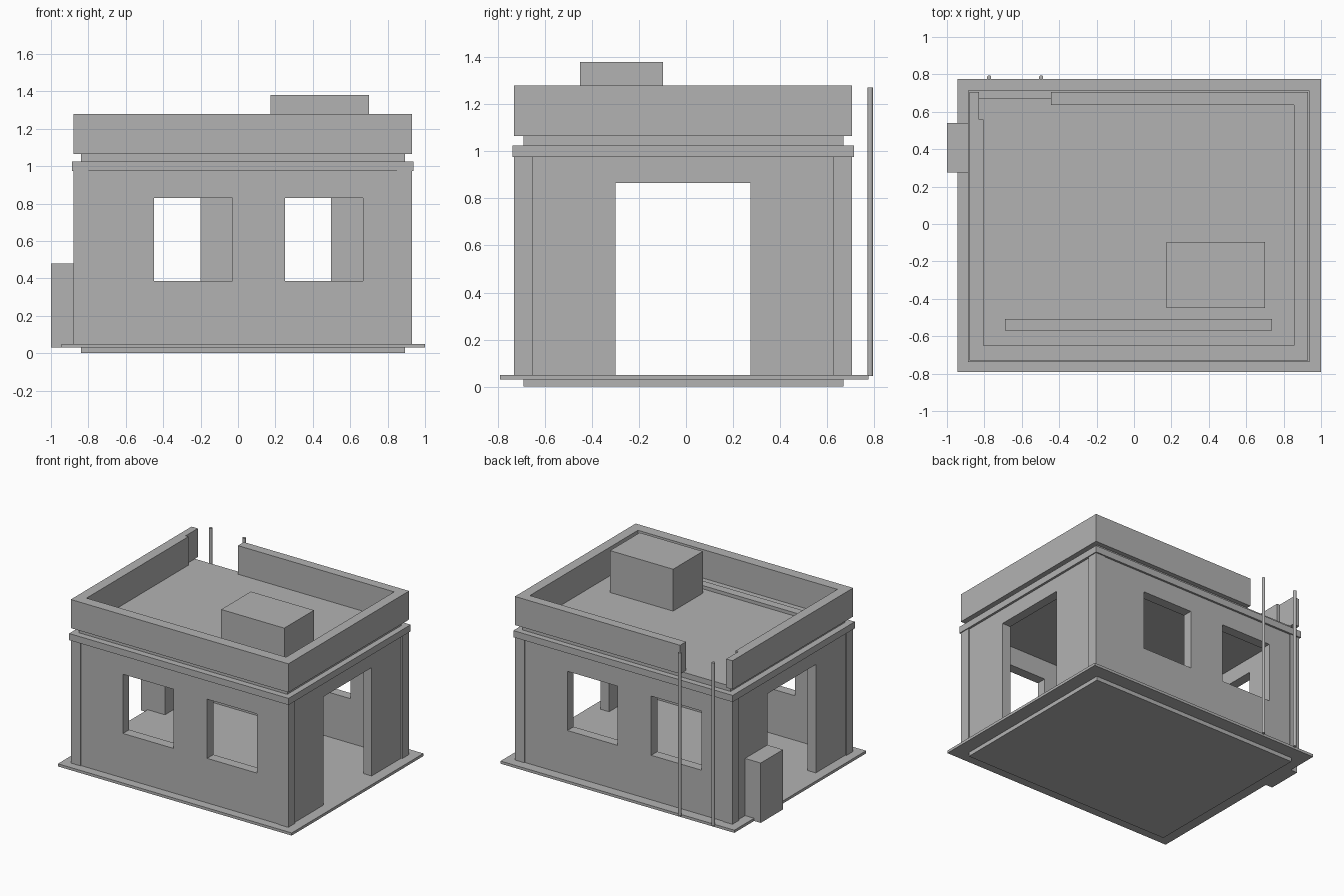
import bpy

if "Cube" in bpy.data.objects:
    bpy.data.objects.remove(bpy.data.objects["Cube"])

grey = bpy.data.materials.new("plain grey")
grey.diffuse_color = (0.45, 0.45, 0.45, 1)
grey.use_nodes = True
grey.node_tree.nodes["Principled BSDF"].inputs["Base Color"].default_value = grey.diffuse_color


def box(name, x, y, z):
    """Box between (min, max) pairs."""
    bpy.ops.mesh.primitive_cube_add(size=1)
    o = bpy.context.object
    o.name = name
    for v in o.data.vertices:
        v.co = [p[0] + (c + 0.5) * (p[1] - p[0]) for c, p in zip(v.co, (x, y, z))]
    o.data.materials.append(grey)
    return o


def cut(target, x, y, z):
    """Remove a box-shaped opening from target."""
    c = box("cutter", x, y, z)
    c.hide_render = True
    m = target.modifiers.new("opening", "BOOLEAN")
    m.operation = "DIFFERENCE"
    m.solver = "EXACT"
    m.object = c
    bpy.context.view_layer.objects.active = target
    bpy.ops.object.modifier_apply(modifier=m.name)
    bpy.data.objects.remove(c, do_unlink=True)


X0, X1, Y0, Y1 = -0.88, 0.93, -0.73, 0.705      # outer corners of the building
IX0, IX1, IY0, IY1 = -0.80, 0.85, -0.65, 0.625  # inner edges of corner pillars
WALL = (0.05, 0.975)

# Base and floor
box("foundation", (-0.84, 0.893), (-0.69, 0.67), (0, 0.03))
box("floor_slab", (-0.945, 1.0), (-0.79, 0.775), (0.03, 0.05))

# Corner pillars
for x in ((X0, IX0), (IX1, X1)):
    for y in ((Y0, IY0), (IY1, Y1)):
        box("corner_pillar", x, y, WALL)

# Front and back walls with two windows each
for name, y, windows in (
        ("front_wall", (Y0 + 0.006, IY0), ((-0.45, -0.03), (0.25, 0.667))),
        ("back_wall", (IY1, Y1 - 0.006), ((-0.62, -0.20), (0.08, 0.497)))):
    wall = box(name, (IX0, IX1), y, WALL)
    for w in windows:
        cut(wall, w, (y[0] - 0.1, y[1] + 0.1), (0.385, 0.83))

# Side walls with a wide doorway each
for name, x in (("left_wall", (X0 + 0.01, IX0)), ("right_wall", (IX1, X1 - 0.01))):
    wall = box(name, x, (IY0, IY1), WALL)
    cut(wall, (x[0] - 0.1, x[1] + 0.1), (-0.30, 0.275), (0.0, 0.865))

# Cornice and recessed roof slab
box("cornice", (-0.888, 0.937), (-0.738, 0.714), (0.975, 1.025))
box("roof_slab", (-0.84, 0.893), (-0.69, 0.67), (1.025, 1.065))

# Parapet ring with a gap at the back left
parapet = box("parapet", (X0, X1), (Y0, Y1), (1.065, 1.28))
cut(parapet, (-0.805, 0.855), (-0.65, 0.635), (1.0, 1.4))
cut(parapet, (-0.828, -0.445), (0.56, 0.8), (1.0, 1.4))

# Rooftop items
box("roof_unit", (0.175, 0.70), (-0.45, -0.097), (1.065, 1.38))
box("roof_rail", (-0.69, 0.737), (-0.57, -0.507), (1.065, 1.09))

# Utility box by the left doorway
box("side_box", (-1.0, -0.87), (0.275, 0.54), (0.03, 0.48))

# Ladder poles behind the parapet gap
for x in (-0.775, -0.497):
    bpy.ops.mesh.primitive_cylinder_add(vertices=12, radius=0.012, depth=1.225,
                                        location=(x, 0.783, 0.6575))
    pole = bpy.context.object
    pole.name = "ladder_pole"
    pole.data.materials.append(grey)
    bpy.ops.object.shade_smooth_by_angle()
